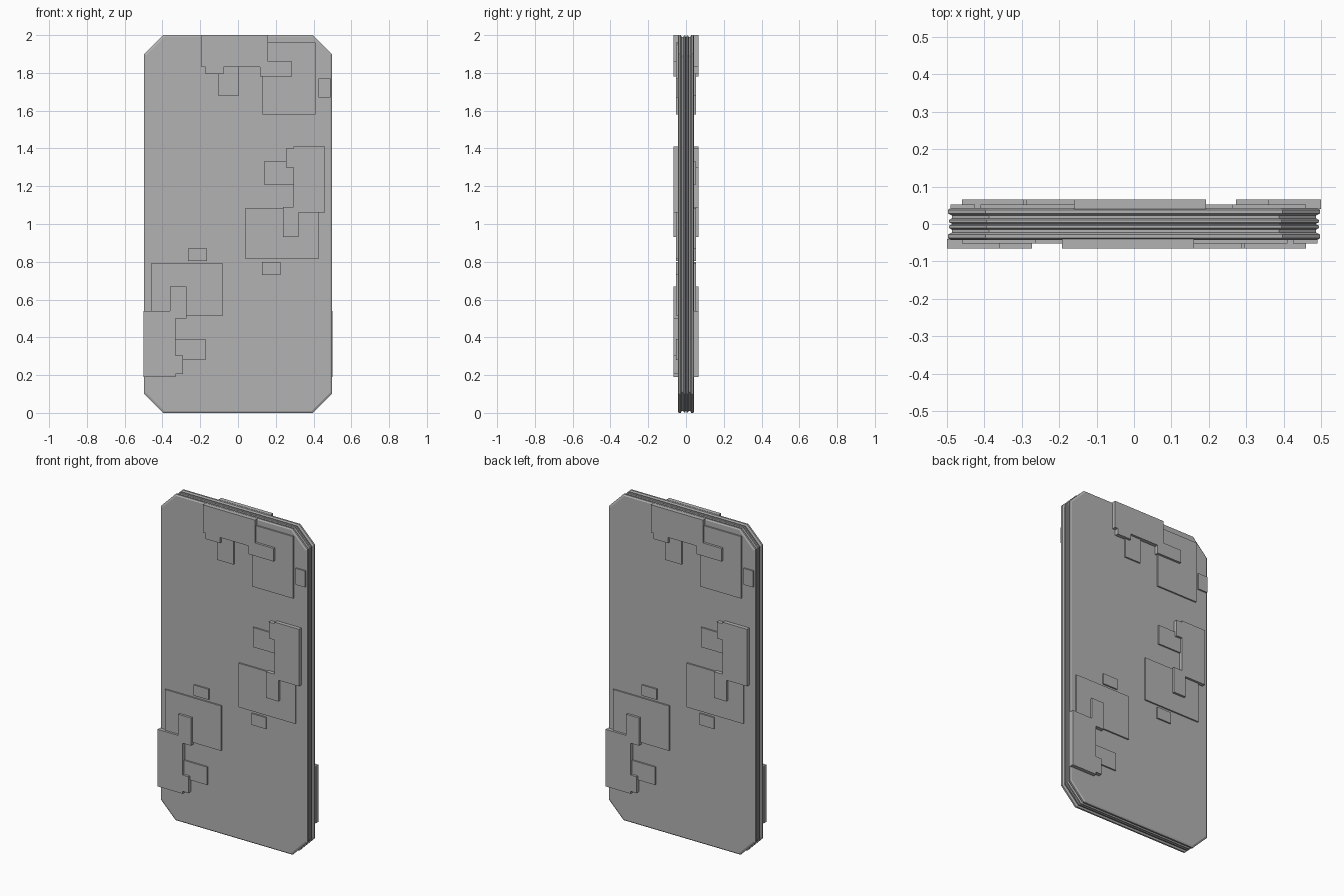
import bpy
import bmesh
from math import pi
from mathutils import Matrix

cube = bpy.data.objects.get("Cube")
if cube:
    bpy.data.objects.remove(cube, do_unlink=True)

grey = bpy.data.materials.new("plain grey")
grey.use_nodes = True
colour = (0.45, 0.45, 0.45, 1)
grey.diffuse_color = colour
grey.node_tree.nodes["Principled BSDF"].inputs["Base Color"].default_value = colour

HALF_W, HEIGHT, CORNER = 0.497, 2.0, 0.1
FACE, THIN, THICK = 0.043, 0.052, 0.066


def finish(name, bm):
    bmesh.ops.recalc_face_normals(bm, faces=bm.faces)
    mesh = bpy.data.meshes.new(name)
    bm.to_mesh(mesh)
    bm.free()
    mesh.materials.append(grey)
    obj = bpy.data.objects.new(name, mesh)
    bpy.context.collection.objects.link(obj)
    return obj


def octagon(inset):
    """Slab outline with cut corners, pulled in by the inset."""
    w, lo, hi = HALF_W - inset, inset, HEIGHT - inset
    c = CORNER - inset * 0.586 + inset * 0.586
    return [(-w + c, lo), (w - c, lo), (w, lo + c), (w, hi - c),
            (w - c, hi), (-w + c, hi), (-w, hi - c), (-w, lo + c)]


def slab(name, profile):
    """Loft the outline through (depth, inset) pairs."""
    bm = bmesh.new()
    rings = [[bm.verts.new((x, y, z)) for x, z in octagon(inset)]
             for y, inset in profile]
    for a, b in zip(rings, rings[1:]):
        for i in range(len(a)):
            j = (i + 1) % len(a)
            bm.faces.new((a[i], a[j], b[j], b[i]))
    bm.faces.new(rings[0])
    bm.faces.new(rings[-1])
    return finish(name, bm)


def plate(name, path, top):
    """Raised plate whose right-angled outline alternates x and z values."""
    points, n = [], len(path)
    for i in range(0, n, 2):
        points.append((path[i], path[i + 1]))
        points.append((path[(i + 2) % n], path[i + 1]))
    for side, turn in (("front", 0), ("back", pi)):
        bm = bmesh.new()
        verts = [bm.verts.new((x, -top, z)) for x, z in points]
        face = bm.faces.new(verts)
        grown = bmesh.ops.extrude_face_region(bm, geom=[face], use_keep_orig=True)
        moved = [v for v in grown["geom"] if isinstance(v, bmesh.types.BMVert)]
        bmesh.ops.translate(bm, verts=moved, vec=(0, top - FACE + 0.003, 0))
        bmesh.ops.transform(bm, matrix=Matrix.Rotation(turn, 4, "Z"), verts=bm.verts)
        finish(side + "_" + name, bm)


# Slab with rounded rims and shallow grooves around its edge
half = [(FACE, 0.008), (0.038, 0), (0.028, 0), (0.023, 0.01),
        (0.015, 0.01), (0.011, 0.003), (0.004, 0.003), (0.001, 0.01)]
slab("slab_body", [(-y, i) for y, i in half] + [(y, i) for y, i in reversed(half)])

# Thick stepped plates
plate("upper_stepped_plate",
      [-.193, 2, .16, 1.86, .287, 1.78, .117, 1.83, -.077, 1.795, -.173, 1.83], THICK)
plate("middle_stepped_plate",
      [.295, 1.41, .46, 1.06, .32, .93, .237, 1.09, .295, 1.3, .255, 1.4], THICK)
plate("lower_stepped_plate",
      [-.5, .19, -.33, .205, -.29, .305, -.33, .5, -.273, .67, -.36, .54], THICK)

# Thin rectangular plates
for name, box in {
    "upper_large_panel": (.13, 1.58, .41, 1.96),
    "upper_small_panel": (-.105, 1.68, .005, 1.84),
    "upper_edge_panel": (.425, 1.67, .49, 1.77),
    "middle_large_panel": (.04, .815, .425, 1.085),
    "middle_small_panel": (.137, 1.21, .3, 1.33),
    "middle_tiny_panel": (.127, .73, .225, .8),
    "lower_large_panel": (-.46, .515, -.08, .79),
    "lower_small_panel": (-.335, .28, -.173, .39),
    "lower_tiny_panel": (-.265, .805, -.165, .87),
}.items():
    plate(name, box, THIN)
